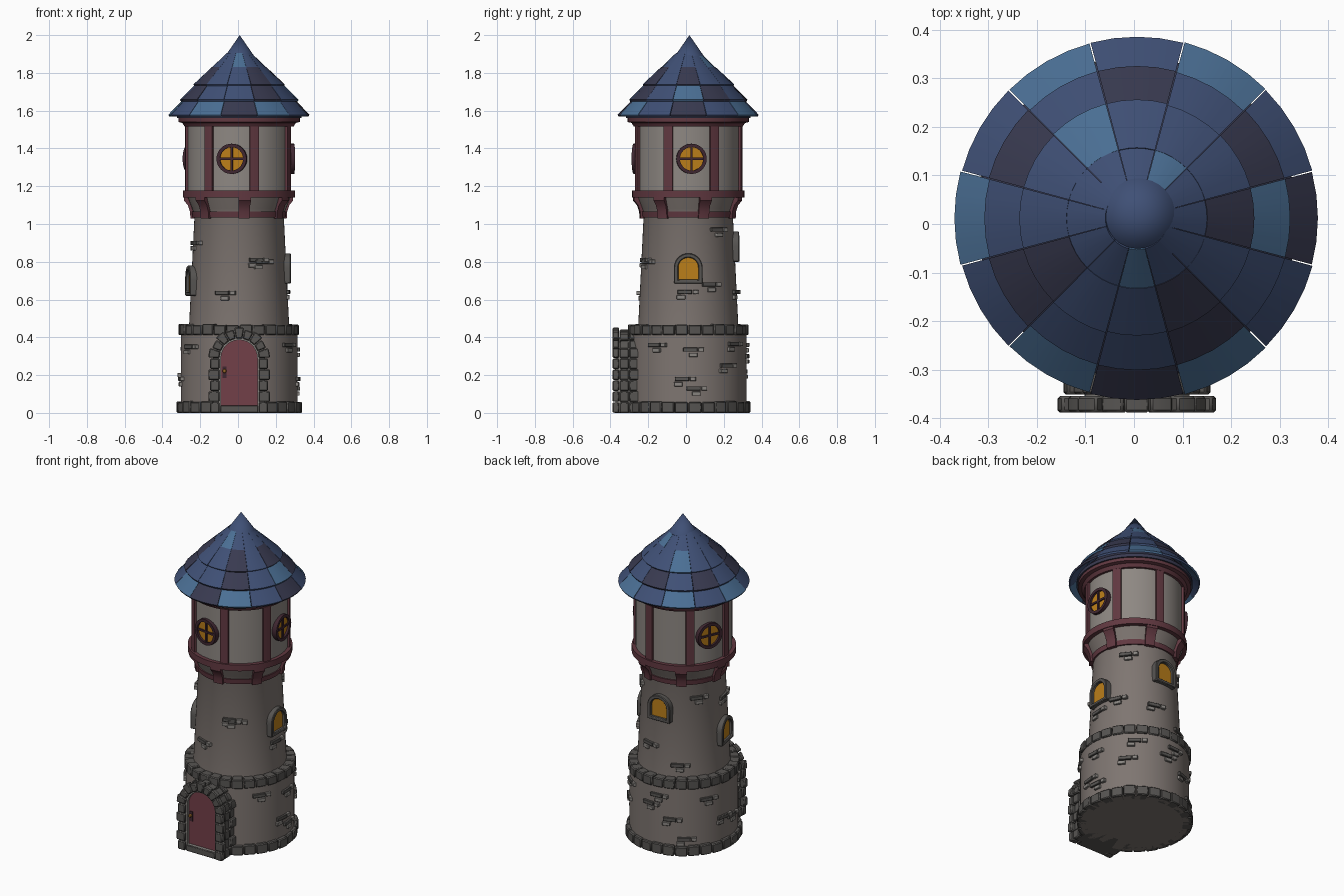
import bpy, bmesh, math, random
from mathutils import Matrix, Vector

if "Cube" in bpy.data.objects:
    bpy.data.objects.remove(bpy.data.objects["Cube"])

random.seed(4)
CENTRE = Matrix.Translation((0.006, 0.012, 0))
COLOURS = {
    "wall": (0.21, 0.18, 0.165), "plaster": (0.27, 0.245, 0.225), "stone": (0.095, 0.09, 0.085),
    "pale_stone": (0.25, 0.235, 0.22), "wood": (0.12, 0.04, 0.052), "door": (0.17, 0.05, 0.065),
    "dark_wood": (0.05, 0.02, 0.03), "glass": (0.5, 0.21, 0.01), "brass": (0.3, 0.13, 0.02),
    "tile_mid": (0.05, 0.08, 0.18), "tile_light": (0.07, 0.16, 0.3), "tile_dark": (0.04, 0.042, 0.08)}


def material(name):
    m = bpy.data.materials.get(name) or bpy.data.materials.new(name)
    m.diffuse_color = (*COLOURS[name], 1)
    m.use_nodes = True
    m.node_tree.nodes["Principled BSDF"].inputs["Base Color"].default_value = m.diffuse_color
    return m


def finish(name, bm, mats, bevel=0):
    bmesh.ops.remove_doubles(bm, verts=bm.verts, dist=1e-6)
    bmesh.ops.recalc_face_normals(bm, faces=bm.faces)
    me = bpy.data.meshes.new(name)
    bm.to_mesh(me)
    bm.free()
    for m in mats:
        me.materials.append(material(m))
    me.shade_smooth()
    me.set_sharp_from_angle(angle=math.radians(30))
    ob = bpy.data.objects.new(name, me)
    bpy.context.collection.objects.link(ob)
    if bevel:
        mod = ob.modifiers.new("bevel", "BEVEL")
        mod.width, mod.segments = bevel, 1
    return ob


def loops(bm, rings, closed, mat):
    """Skin a list of point rings; cap the ends or join them round."""
    vs = [[bm.verts.new(p) for p in ring] for ring in rings]
    k = len(vs[0])
    pairs = list(zip(vs, vs[1:])) + ([(vs[-1], vs[0])] if closed else [])
    faces = [bm.faces.new((a[i], a[(i + 1) % k], b[(i + 1) % k], b[i])) for a, b in pairs for i in range(k)]
    if not closed:
        faces += [bm.faces.new(vs[0]), bm.faces.new(vs[-1])]
    for f in faces:
        f.material_index = mat


def sweep(bm, profile, a0=0, a1=360, n=64, M=CENTRE, mat=0):
    """Turn a closed (radius, height) profile about the axis, in degrees."""
    full = a1 - a0 >= 360
    rings = []
    for i in range(n if full else n + 1):
        a = math.radians(a0 + (a1 - a0) * i / n)
        rings.append([M @ Vector((r * math.cos(a), r * math.sin(a), z)) for r, z in profile])
    loops(bm, rings, full, mat)


def prism(bm, outline, d0, d1, M, mat=0):
    loops(bm, [[M @ Vector((x, y, d)) for x, y in outline] for d in (d0, d1)], False, mat)


def frame(bm, outer, inner, d0, d1, M, mat=0):
    loops(bm, [[M @ Vector((*p, d)) for p, d in ((o, d0), (o, d1), (i, d1), (i, d0))]
               for o, i in zip(outer, inner)], True, mat)


def rect(x0, x1, y0, y1):
    return [(x0, y0), (x1, y0), (x1, y1), (x0, y1)]


def arch(w, bottom, spring, n=14):
    arc = [(w * math.cos(math.pi * i / n), spring + w * math.sin(math.pi * i / n)) for i in range(n + 1)]
    return [(w, bottom)] + arc + [(-w, bottom)]


def place(angle, r, z):
    """Local x runs along the wall, y up, z outward."""
    basis = Matrix(((0, 0, 1, 0), (1, 0, 0, 0), (0, 1, 0, 0), (0, 0, 0, 1)))
    return CENTRE @ Matrix.Rotation(math.radians(angle), 4, 'Z') @ Matrix.Translation((r, 0, z)) @ basis


def lathe(name, profile, mat):
    bm = bmesh.new()
    sweep(bm, profile)
    return finish(name, bm, [mat])


def wall_r(z):
    return 0.309 if z < 0.43 else 0.266 - 0.03 * (z - 0.45) / 0.6


# Walls
lathe("lower_wall", [(0, 0), (0.309, 0), (0.309, 0.44), (0, 0.44)], "wall")
lathe("shaft_wall", [(0, 0.42), (0.267, 0.42), (0.236, 1.05), (0.248, 1.08), (0.275, 1.15), (0, 1.15)], "wall")
lathe("drum_wall", [(0, 1.15), (0.274, 1.15), (0.274, 1.55), (0, 1.55)], "plaster")

# Timber rings round the drum
lathe("corbel_ring", [(0.22, 1.035), (0.246, 1.035), (0.25, 1.065), (0.22, 1.065)], "wood")
lathe("drum_lower_ring", [(0.25, 1.14), (0.297, 1.14), (0.297, 1.178), (0.25, 1.178)], "wood")
lathe("drum_upper_ring", [(0.25, 1.515), (0.288, 1.515), (0.3, 1.535), (0.321, 1.54), (0.321, 1.567), (0.25, 1.567)], "wood")

# Timber posts and brackets
posts, brackets = bmesh.new(), bmesh.new()
for k in range(7):
    a = -125 + k * 360 / 7
    sweep(posts, [(0.25, 1.17), (0.287, 1.17), (0.287, 1.53), (0.25, 1.53)], a - 5, a + 5, 3)
    a = -84 + k * 360 / 7
    sweep(brackets, [(0.23, 1.03), (0.258, 1.03), (0.26, 1.065), (0.272, 1.1), (0.293, 1.125), (0.293, 1.145), (0.23, 1.145)],
          a - 6.5, a + 6.5, 3)
finish("drum_posts", posts, ["wood"])
finish("corbel_brackets", brackets, ["wood"])

# Stone courses at the foot and on the ledge
for name, r0, r1, z0, z1 in (("foot_stones", 0.27, 0.332, 0, 0.062), ("ledge_stones", 0.24, 0.32, 0.412, 0.47)):
    bm = bmesh.new()
    n = 28
    for k in range(n):
        r, t = r1 + random.uniform(-0.005, 0.002), z1 + random.uniform(-0.006, 0.002)
        sweep(bm, [(r0, z0), (r, z0), (r, t), (r0, t)], k * 360 / n + 0.4, (k + 1) * 360 / n - 0.4, 2)
    finish(name, bm, ["stone"], 0.005)

# Scattered bricks: (angle, height)
bm = bmesh.new()
patches = [(-69, 0.81), (-110, 0.635), (-170, 0.9), (-148, 0.35), (-175, 0.18), (-35, 0.36), (-6, 0.18),
           (2, 0.335), (50, 0.365), (40, 0.25), (5, 0.13), (38, 0.97), (25, 0.68), (-4, 0.64), (-62, 0.8),
           (85, 0.3), (149, 0.34), (125, 0.1), (142, 0.95), (200, 0.9), (117, 0.54), (75, 0.64), (110, 0.22),
           (170, 0.2), (95, 0.36)]
for a, z in patches:
    shift = random.choice((-0.02, 0.015))
    for row, (w, dx) in enumerate(((0.075, 0), (0.045, shift))):
        M = place(a, wall_r(z), z - 0.028 * row)
        x = dx - w / 2
        prism(bm, rect(x, x + w, -0.011, 0.011), -0.03, 0.012, M, row)
        if row == 0:
            prism(bm, rect(x + w + 0.005, x + w + 0.035, -0.011, 0.011), -0.03, 0.01, M, 1)
finish("loose_bricks", bm, ["stone", "pale_stone"], 0.002)

# Arched shaft windows
for k, (a, z) in enumerate(((0, 0.685), (92, 0.8), (190, 0.62))):
    M = place(a, wall_r(z + 0.08), z)
    bm = bmesh.new()
    frame(bm, arch(0.076, 0, 0.084), arch(0.053, 0.02, 0.084), -0.04, 0.024, M)
    finish(f"arched_window_frame_{k + 1}", bm, ["stone"], 0.004)
    bm = bmesh.new()
    prism(bm, arch(0.055, 0.01, 0.084), -0.03, 0.007, M)
    finish(f"arched_window_pane_{k + 1}", bm, ["glass"])

# Round drum windows with cross bars
for k, a in enumerate((-98, 3.5, 156)):
    M = place(a, 0.274, 1.345)
    bm = bmesh.new()
    sweep(bm, [(0.062, -0.03), (0.08, -0.03), (0.08, 0.018), (0.062, 0.018)], n=32, M=M)
    prism(bm, rect(-0.065, 0.065, -0.006, 0.006), -0.01, 0.013, M)
    prism(bm, rect(-0.006, 0.006, -0.065, 0.065), -0.01, 0.0135, M)
    finish(f"round_window_frame_{k + 1}", bm, ["dark_wood"])
    bm = bmesh.new()
    sweep(bm, [(0, -0.03), (0.066, -0.03), (0.066, 0.005), (0, 0.005)], n=32, M=M)
    finish(f"round_window_pane_{k + 1}", bm, ["glass"])

# Door porch: three rows of stones, depth measured from the tower axis
D = place(-90, 0, 0)
SPRING = 0.29
A = D @ Matrix.Translation((0, SPRING, 0))
bm = bmesh.new()
for row, (d0, d1, r1) in enumerate(((0.366, 0.4, 0.158), (0.315, 0.363, 0.146), (0.25, 0.312, 0.153))):
    for k in range(9):
        r = r1 + (0.005 if k % 2 == 0 else -0.005)
        sweep(bm, [(0.104, d0), (r, d0), (r, d1), (0.104, d1)], k * 20 + 0.8, k * 20 + 19.2, 3, A)
    for side in (-1, 1):
        for k in range(5):
            r = r1 + (0.005 if (k + row) % 2 else -0.005)
            prism(bm, rect(*sorted((side * 0.104, side * r)), k * 0.058 + 0.001, k * 0.058 + 0.056), d0, d1, D)
finish("porch_stones", bm, ["stone"], 0.005)

bm = bmesh.new()
prism(bm, arch(0.138, 0, SPRING), 0.2, 0.355, D)
finish("porch_core", bm, ["stone"])
bm = bmesh.new()
frame(bm, arch(0.108, 0.002, SPRING), arch(0.096, 0.04, SPRING), 0.3, 0.386, D)
finish("door_surround", bm, ["pale_stone"])
bm = bmesh.new()
prism(bm, arch(0.1, 0.03, SPRING), 0.3, 0.37, D)
finish("door", bm, ["door"])
bm = bmesh.new()
prism(bm, rect(-0.1, 0.1, 0, 0.04), 0.28, 0.394, D)
finish("door_step", bm, ["stone"], 0.004)
bm = bmesh.new()
prism(bm, rect(-0.088, -0.068, 0.185, 0.245), 0.36, 0.375, D, 0)
sweep(bm, [(0, 0.37), (0.006, 0.37), (0.011, 0.382), (0.008, 0.39), (0, 0.392)], n=12,
      M=D @ Matrix.Translation((-0.078, 0.222, 0)), mat=1)
finish("door_handle", bm, ["dark_wood", "brass"])

# Roof: tiled tiers of twelve wedges (m, l, d = tile shade, counter-clockwise from +x)
lathe("roof_core", [(0, 1.56), (0.33, 1.56), (0.33, 1.58), (0.04, 1.885), (0, 1.9)], "tile_dark")
tiers = [(0.374, 1.572, 0.29, 1.665, "dmlmlmlmldlm"), (0.314, 1.652, 0.225, 1.747, "ldmdmdmdmmdm"),
         (0.243, 1.733, 0.145, 1.83, "dmmmlmmdmmdm"), (0.158, 1.81, 0.065, 1.905, "mmlmmmmmmlmm")]
for t, (rb, zb, rt, zt, shades) in enumerate(tiers):
    bm = bmesh.new()
    for k, s in enumerate(shades):
        r = rb + random.uniform(-0.003, 0.002)
        profile = [(r - 0.006, zb - 0.004), (r, zb + 0.006), (rt, zt), (rt - 0.01, zt - 0.016)]
        sweep(bm, profile, k * 30 - 14.8, k * 30 + 14.8, 4, mat="mld".index(s))
    finish(f"roof_tier_{t + 1}", bm, ["tile_mid", "tile_light", "tile_dark"])
tip = Matrix.Translation((0.003, 0.006, 0)) @ CENTRE
bm = bmesh.new()
sweep(bm, [(0, 1.88), (0.074, 1.88), (0.076, 1.89), (0, 2.0)], n=32, M=tip)
finish("roof_tip", bm, ["tile_mid"])
